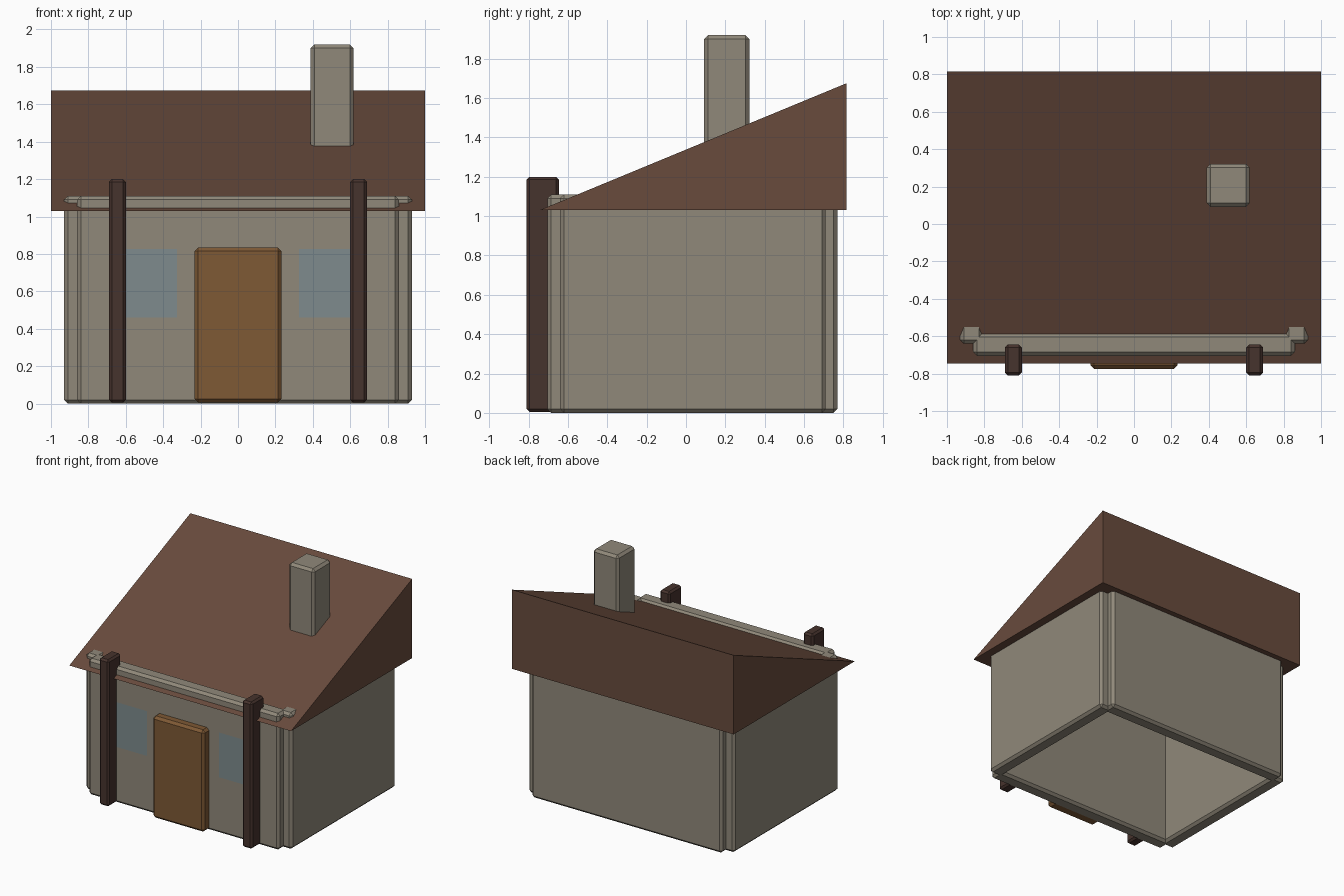
import bpy

if "Cube" in bpy.data.objects:
    bpy.data.objects.remove(bpy.data.objects["Cube"])


def material(name, rgb):
    m = bpy.data.materials.new(name)
    m.diffuse_color = (*rgb, 1)
    m.use_nodes = True
    m.node_tree.nodes["Principled BSDF"].inputs["Base Color"].default_value = m.diffuse_color
    return m


STONE = material("stone", (0.28, 0.25, 0.195))
ROOF = material("roof_brown", (0.14, 0.07, 0.046))
DOOR = material("door_wood", (0.21, 0.10, 0.035))
TIMBER = material("dark_timber", (0.062, 0.033, 0.026))
GLASS = material("window_glass", (0.21, 0.26, 0.27))


def mesh_object(name, verts, faces, mat):
    me = bpy.data.meshes.new(name)
    me.from_pydata(verts, [], faces)
    me.materials.append(mat)
    ob = bpy.data.objects.new(name, me)
    bpy.context.collection.objects.link(ob)
    return ob


def block(name, xs, ys, zs, mat, bevel=0.02):
    """Chamfered box spanning the given ranges."""
    verts = [(x, y, z) for x in xs for y in ys for z in zs]
    faces = [(0, 1, 3, 2), (4, 6, 7, 5), (0, 4, 5, 1),
             (2, 3, 7, 6), (0, 2, 6, 4), (1, 5, 7, 3)]
    ob = mesh_object(name, verts, faces, mat)
    mod = ob.modifiers.new("chamfer", "BEVEL")
    mod.width = bevel
    mod.segments = 1
    return ob


# Four separate walls, open below
TOP = 1.11
block("front_wall", (-0.86, 0.86), (-0.705, -0.585), (0, TOP), STONE)
block("back_wall", (-0.86, 0.86), (0.65, 0.77), (0, TOP), STONE)
for side, s in (("left", -1), ("right", 1)):
    block(side + "_wall", sorted((s * 0.81, s * 0.93)), (-0.64, 0.71), (0, TOP), STONE)

    # Front timber post
    block(side + "_post", sorted((s * 0.60, s * 0.69)), (-0.81, -0.645), (0.005, 1.20), TIMBER, 0.015)

    # Flat window pane just proud of the wall
    a, b = sorted((s * 0.325, s * 0.69))
    y = -0.709
    mesh_object(side + "_window",
                [(a, y, 0.46), (b, y, 0.46), (b, y, 0.825), (a, y, 0.825)],
                [(0, 1, 2, 3)], GLASS)

# Door
block("door", (-0.233, 0.233), (-0.775, -0.66), (0.005, 0.835), DOOR)

# Single-pitch wedge roof
profile = [(-0.745, 1.03), (0.815, 1.03), (0.815, 1.675)]
mesh_object("roof", [(x, y, z) for x in (-1, 1) for y, z in profile],
            [(0, 2, 1), (3, 4, 5), (0, 1, 4, 3), (1, 2, 5, 4), (2, 0, 3, 5)], ROOF)

# Chimney
block("chimney", (0.388, 0.618), (0.092, 0.322), (1.22, 1.92), STONE)
